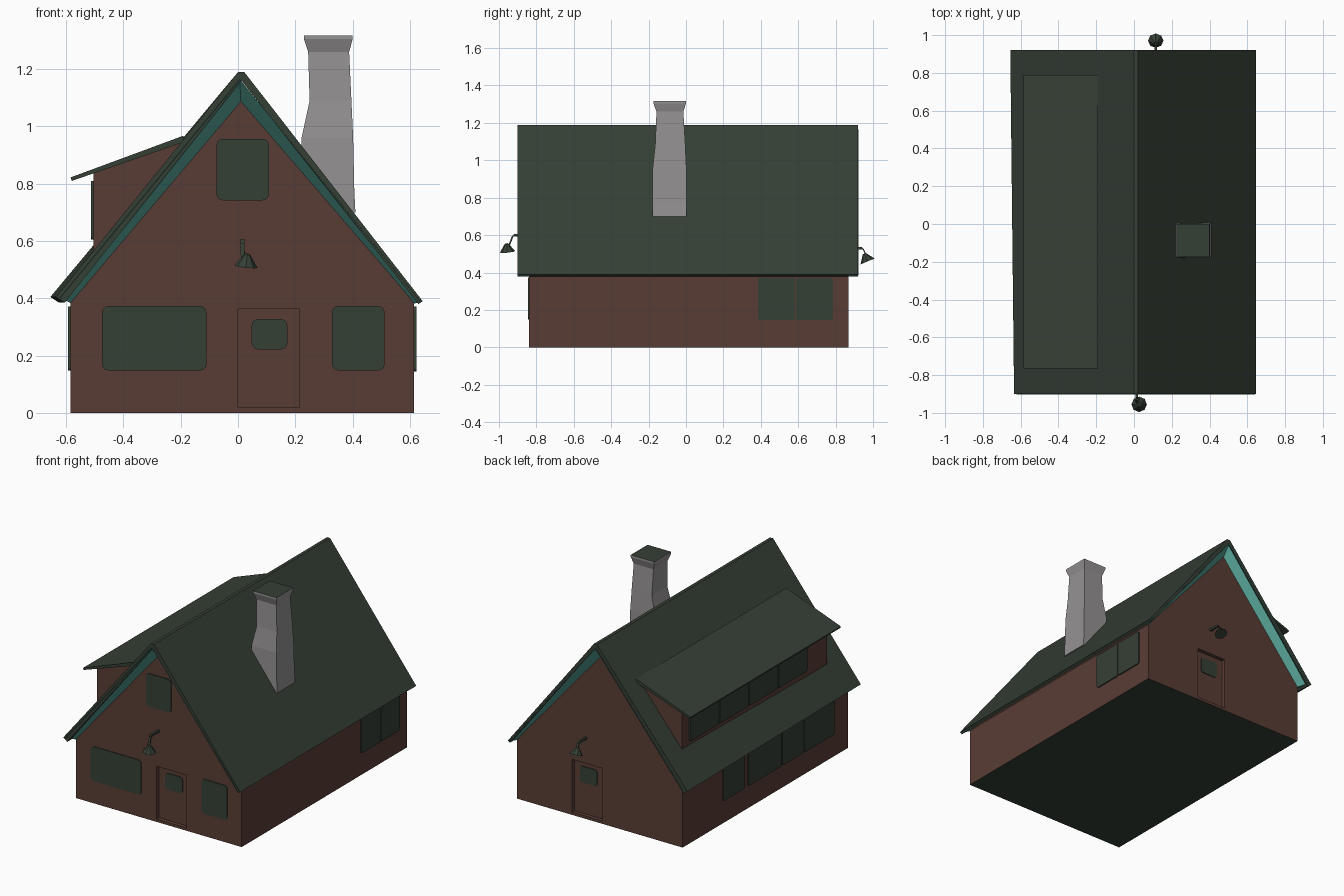
import bpy, bmesh, math
from mathutils import Vector

if "Cube" in bpy.data.objects:
    bpy.data.objects.remove(bpy.data.objects["Cube"])


def material(name, rgb):
    m = bpy.data.materials.new(name)
    m.diffuse_color = (*rgb, 1)
    m.use_nodes = True
    m.node_tree.nodes["Principled BSDF"].inputs["Base Color"].default_value = m.diffuse_color
    return m


BROWN = material("brown wall", (0.100, 0.046, 0.036))
GREEN = material("dark green", (0.036, 0.050, 0.036))
TEAL = material("teal trim", (0.095, 0.36, 0.30))
GREY = material("grey stone", (0.30, 0.285, 0.29))


def finish(name, bm, *mats):
    bmesh.ops.recalc_face_normals(bm, faces=bm.faces)
    me = bpy.data.meshes.new(name)
    bm.to_mesh(me)
    bm.free()
    for m in mats:
        me.materials.append(m)
    ob = bpy.data.objects.new(name, me)
    bpy.context.collection.objects.link(ob)
    return ob


def loft(name, rings, *mats, rule=None):
    """Closed solid through rings of equal length; rule(face) picks the material."""
    bm = bmesh.new()
    vs = [[bm.verts.new(p) for p in r] for r in rings]
    n = len(vs[0])
    for a, b in zip(vs, vs[1:]):
        for i in range(n):
            j = (i + 1) % n
            bm.faces.new((a[i], a[j], b[j], b[i]))
    bm.faces.new(vs[0])
    bm.faces.new(vs[-1])
    bmesh.ops.recalc_face_normals(bm, faces=bm.faces)
    if rule:
        for f in bm.faces:
            f.normal_update()
            f.material_index = rule(f)
    return finish(name, bm, *mats)


def prism(name, profile, y0, y1, *mats, back=None, rule=None):
    """Extrude an x-z profile along y."""
    return loft(name, [[(x, y0, z) for x, z in profile],
                       [(x, y1, z) for x, z in back or profile]], *mats, rule=rule)


def plate(name, axis, wall, u0, u1, z0, z1, mat, r=0.02, t=0.008):
    """Thin rounded panel lying on a wall; t is signed along the wall axis."""
    pts = []
    for cu, cz, a0 in ((u1 - r, z1 - r, 0), (u0 + r, z1 - r, 90),
                       (u0 + r, z0 + r, 180), (u1 - r, z0 + r, 270)):
        for k in range(4):
            a = math.radians(a0 + 30 * k)
            pts.append((cu + r * math.cos(a), cz + r * math.sin(a)))

    def place(w):
        return [(u, w, z) if axis == "y" else (w, u, z) for u, z in pts]
    return loft(name, [place(wall - t * 0.5), place(wall + t)], mat)


# House body with gable ends; the underside is dark
body = prism("house_body", [(-0.585, 0), (0.615, 0), (0.615, 0.385),
                            (0.01, 1.12), (-0.585, 0.385)], -0.84, 0.87,
             BROWN, GREEN, rule=lambda f: 1 if f.normal.z < -0.9 else 0)

# Door recesses cut in both gable walls
for y in (-0.84, 0.87):
    cut = prism("door_cutter", [(0.0, 0.018), (0.215, 0.018), (0.215, 0.363), (0.0, 0.363)],
                y - 0.025, y + 0.025, BROWN)
    cut.hide_render = True
    mod = body.modifiers.new("door_recess", "BOOLEAN")
    mod.operation = "DIFFERENCE"
    mod.solver = "EXACT"
    mod.object = cut
    bpy.context.view_layer.objects.active = body
    bpy.ops.object.modifier_apply(modifier=mod.name)
    bpy.data.objects.remove(cut)

# Main roof, slightly wider at the back left
def roof_profile(left):
    return [(left, 0.405), (0.0, 1.19), (0.022, 1.19), (0.645, 0.39),
            (0.63, 0.38), (0.012, 1.16), (left + 0.03, 0.385)]


prism("main_roof", roof_profile(-0.635), -0.90, 0.92, GREEN, back=roof_profile(-0.655))

# Teal rake trim sloping from the roof edge back to each gable wall
for name, edge, wall in (("front_trim", -0.902, -0.835), ("back_trim", 0.922, 0.865)):
    outer = [(-0.622, 0.402), (0.006, 1.165), (0.64, 0.385)]
    inner = [(-0.582, 0.382), (0.01, 1.082), (0.613, 0.382)]
    bm = bmesh.new()
    loops = [[bm.verts.new((x, y, z)) for x, z in p]
             for p, y in ((outer, edge), (inner, wall), (outer, wall))]
    for a, b in ((0, 1), (1, 2), (2, 0)):
        for i in range(2):
            bm.faces.new((loops[a][i], loops[a][i + 1], loops[b][i + 1], loops[b][i]))
    for i in (0, 2):
        bm.faces.new([l[i] for l in loops])
    finish(name, bm, TEAL)

# Shed dormer on the left slope
prism("dormer_walls", [(-0.505, 0.52), (-0.505, 0.84), (-0.2, 0.945), (-0.2, 0.85)],
      -0.735, 0.765, BROWN)
prism("dormer_roof", [(-0.585, 0.822), (-0.19, 0.968), (-0.19, 0.945), (-0.58, 0.81)],
      -0.765, 0.79, GREEN)
for i in range(4):
    y = -0.52 + i * 0.305
    plate("dormer_window", "x", -0.505, y, y + 0.295, 0.605, 0.81, GREEN, 0.012, -0.009)

# Front and side windows
for u0, u1, z0, z1 in ((-0.475, -0.11, 0.148, 0.373), (0.328, 0.512, 0.148, 0.373),
                       (-0.075, 0.108, 0.742, 0.957)):
    plate("front_window", "y", -0.84, u0, u1, z0, z1, GREEN, 0.022, -0.006)
for u0, u1 in ((0.385, 0.583), (0.588, 0.785)):
    plate("right_window", "x", 0.615, u0, u1, 0.145, 0.372, GREEN, 0.012)
for u0, u1 in ((0.235, 0.46), (-0.14, 0.2), (-0.37, -0.15), (-0.69, -0.38)):
    plate("left_window", "x", -0.585, u0, u1, 0.148, 0.372, GREEN, 0.012, -0.008)

# Small glass panes in the recessed doors
plate("front_door_pane", "y", -0.815, 0.048, 0.172, 0.222, 0.327, GREEN, 0.02, -0.006)
plate("back_door_pane", "y", 0.845, 0.048, 0.172, 0.222, 0.327, GREEN, 0.02, 0.006)

# Chimney: rings of (z, x0, x1, y0, y1), flared cap and spread foot, dark top
rings = [(0.70, 0.23, 0.41, -0.18, 0.004), (0.78, 0.222, 0.406, -0.18, 0.004),
         (0.96, 0.222, 0.402, -0.178, 0.002), (1.09, 0.25, 0.396, -0.164, -0.004),
         (1.26, 0.245, 0.388, -0.158, -0.014), (1.305, 0.23, 0.40, -0.174, 0.0),
         (1.318, 0.23, 0.40, -0.174, 0.0)]
loft("chimney", [[(a, c, z), (b, c, z), (b, d, z), (a, d, z)] for z, a, b, c, d in rings],
     GREY, GREEN, rule=lambda f: 1 if f.normal.z > 0.9 else 0)


# Gooseneck lamps above both doors: square bent arm and conical shade
def lamp(name, path, shade, tilt):
    r = 0.007
    steps = []
    for x, y, z in path:
        steps.append([(x + r * sx, y + r * sy, z + r * sx2)
                      for sx, sy, sx2 in ((-1, 1, 1), (1, 1, 1), (1, -1, -1), (-1, -1, -1))])
    if path[-1][1] > 0:
        steps = [[(x, 2 * p[1] - y, z) for x, y, z in s] for s, p in zip(steps, path)]
    loft(name + "_arm", steps, GREEN)
    bpy.ops.mesh.primitive_cone_add(vertices=8, radius1=0.041, radius2=0.009, depth=0.045,
                                    location=shade, rotation=tilt)
    ob = bpy.context.object
    ob.name = name + "_shade"
    ob.data.materials.append(GREEN)


lamp("front_lamp", [(0.015, -0.83, 0.60), (0.015, -0.925, 0.60), (0.017, -0.945, 0.545)],
     (0.03, -0.957, 0.533), (0.1, 0.12, 0))
lamp("back_lamp", [(0.115, 0.86, 0.53), (0.115, 0.945, 0.53), (0.115, 0.962, 0.495)],
     (0.115, 0.962, 0.48), (0.4, 0, 0))
